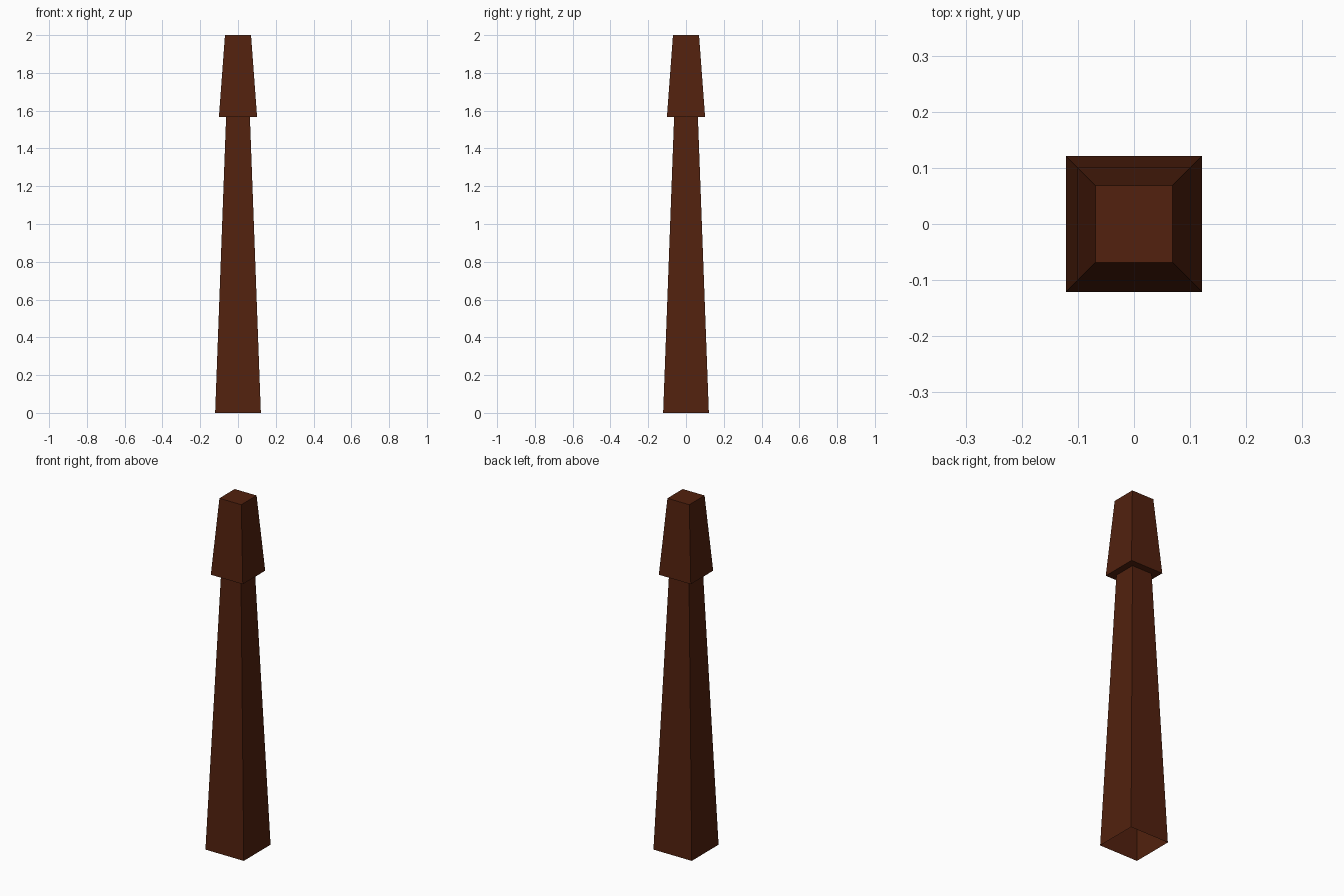
import bpy
import bmesh

if "Cube" in bpy.data.objects:
    bpy.data.objects.remove(bpy.data.objects["Cube"])

wood = bpy.data.materials.new("dark_reddish_wood")
wood.diffuse_color = (0.084, 0.0152, 0.0044, 1.0)
wood.use_nodes = True
wood.node_tree.nodes["Principled BSDF"].inputs["Base Color"].default_value = wood.diffuse_color


def square_ring(bm, half, z):
    """Add a square loop of four vertices centred on the z axis."""
    corners = ((-1, -1), (1, -1), (1, 1), (-1, 1))
    return [bm.verts.new((sx * half, sy * half, z)) for sx, sy in corners]


# Post: (half width, height) rings, tapered shaft then ledge and tapered cap
profile = [(0.121, 0.0), (0.063, 1.567), (0.101, 1.567), (0.069, 2.0)]

bm = bmesh.new()
rings = [square_ring(bm, half, z) for half, z in profile]
for low, high in zip(rings, rings[1:]):
    for i in range(4):
        j = (i + 1) % 4
        bm.faces.new((low[i], low[j], high[j], high[i]))

# Flat top; the underside of the shaft stays open
bm.faces.new(rings[-1])

mesh = bpy.data.meshes.new("tapered_post")
bm.to_mesh(mesh)
bm.free()
mesh.materials.append(wood)
post = bpy.data.objects.new("tapered_post", mesh)
bpy.context.collection.objects.link(post)
